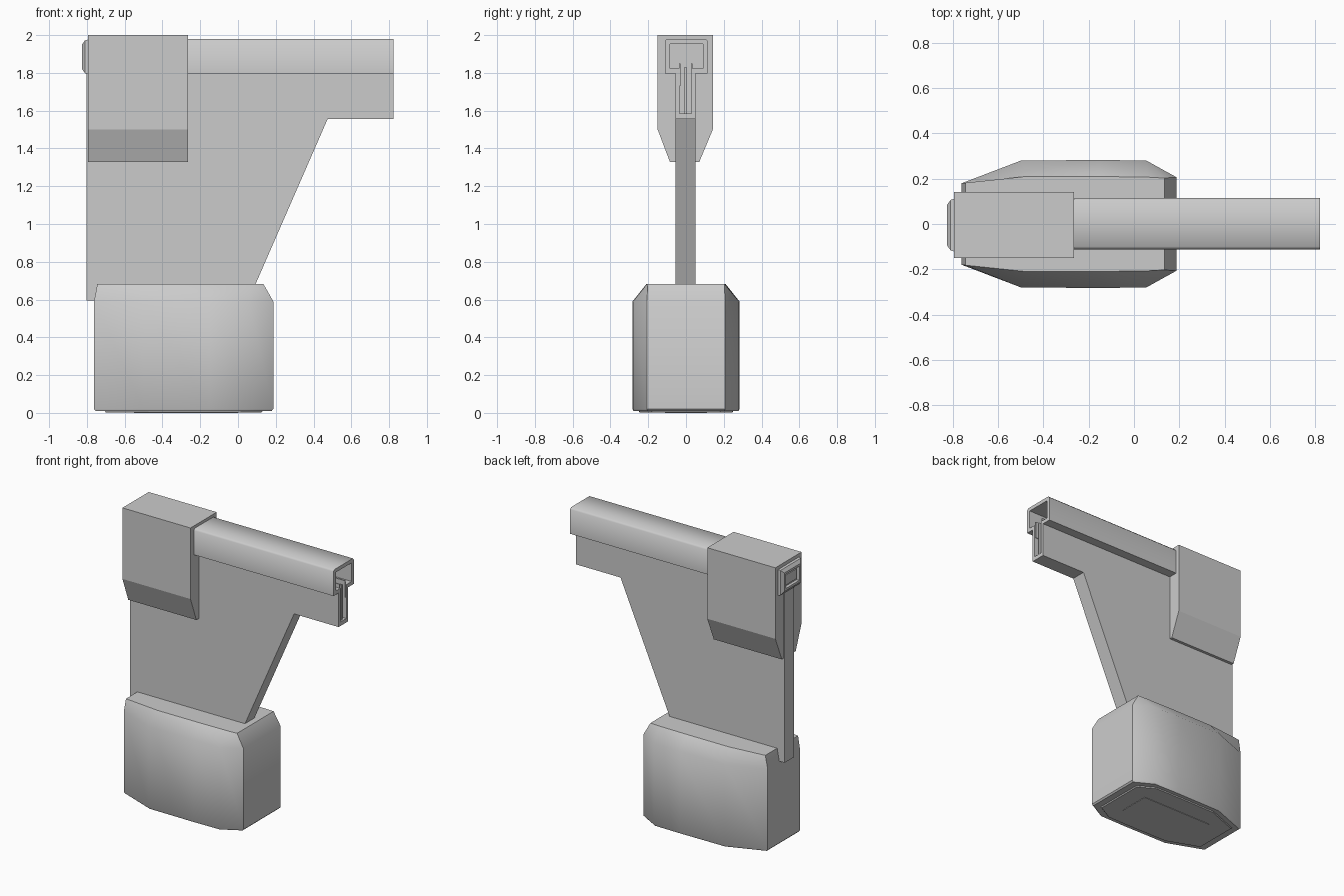
import bpy, bmesh, math

if "Cube" in bpy.data.objects:
    bpy.data.objects.remove(bpy.data.objects["Cube"])


def loft(name, rings, smooth=None):
    """Skin a stack of equal-length point rings and cap both ends."""
    bm = bmesh.new()
    vs = [[bm.verts.new(p) for p in r] for r in rings]
    n = len(vs[0])
    for a, b in zip(vs, vs[1:]):
        for i in range(n):
            j = (i + 1) % n
            bm.faces.new((a[i], a[j], b[j], b[i]))
    bm.faces.new(vs[0][::-1])
    bm.faces.new(vs[-1])
    bmesh.ops.recalc_face_normals(bm, faces=bm.faces)
    me = bpy.data.meshes.new(name)
    bm.to_mesh(me)
    bm.free()
    ob = bpy.data.objects.new(name, me)
    bpy.context.collection.objects.link(ob)
    if smooth:
        bpy.context.view_layer.objects.active = ob
        ob.select_set(True)
        bpy.ops.object.shade_smooth_by_angle(angle=math.radians(smooth))
        ob.select_set(False)
    return ob


def extrude_x(name, yz, x0, x1, smooth=None):
    return loft(name, [[(x, y, z) for y, z in yz] for x in (x0, x1)], smooth)


def rect(y0, y1, z0, z1):
    return [(y0, z0), (y1, z0), (y1, z1), (y0, z1)]


def cut(target, cutter):
    mod = target.modifiers.new("cavity", 'BOOLEAN')
    mod.operation, mod.solver, mod.object = 'DIFFERENCE', 'EXACT', cutter
    cutter.hide_render = True
    cutter.hide_set(True)


# Flat web plate with its sloped front edge
profile = [(-0.803, 0.595), (0.055, 0.595), (0.475, 1.557),
           (0.822, 1.557), (0.822, 1.81), (-0.803, 1.81)]
web = loft("web_plate", [[(x, y, z) for x, z in profile] for y in (-0.055, 0.05)])
cut(web, extrude_x("web_slot_cutter", rect(-0.035, 0.03, 1.585, 1.9), -0.28, 0.9))

# Hollow top rail: channel section open along the bottom over the slot
W, B, T = 0.026, 1.797, 1.98
channel = [(-0.035, B), (-0.112, B), (-0.112, T - 0.012), (-0.1, T),
           (0.103, T), (0.115, T - 0.012), (0.115, B), (0.03, B),
           (0.03, B + W), (0.115 - W, B + W), (0.115 - W, T - W),
           (-0.112 + W, T - W), (-0.112 + W, B + W), (-0.035, B + W)]
extrude_x("top_rail", channel, -0.79, 0.822, 50)

# Thin guide strips along the slot
for side, y in (("left", -0.038), ("right", 0.026)):
    extrude_x(side + "_guide_strip", rect(y, y + 0.008, 1.73, 1.85), -0.27, 0.815)
extrude_x("centre_rib", rect(-0.008, 0.003, 1.58, 1.83), -0.27, 0.81)

# Block wrapped around the rear of the rail
extrude_x("rear_sleeve", [(-0.085, 1.328), (0.07, 1.328), (0.142, 1.5),
                          (0.142, 2.0), (-0.15, 2.0), (-0.15, 1.5)], -0.795, -0.265)


# Recessed rear cap
def cap_ring(x, d):
    return [(x, y, z) for y, z in rect(-0.125 + d, 0.115 - d, 1.79 + d, 1.98 - d)]


loft("rear_cap", [cap_ring(-0.78, 0), cap_ring(-0.81, 0.008), cap_ring(-0.826, 0.03),
                  cap_ring(-0.826, 0.045), cap_ring(-0.805, 0.045),
                  cap_ring(-0.805, 0.06), cap_ring(-0.815, 0.06)])


# Octagonal base, chamfered toward the top
def octagon(half, z):
    return ([(x, y, z) for x, y in half] +
            [(x, -y, z) for x, y in reversed(half)])


lower = [(-0.762, 0.18), (-0.5, 0.28), (-0.15, 0.283), (0.055, 0.28), (0.187, 0.207)]
upper = [(-0.745, 0.182), (-0.48, 0.21), (-0.15, 0.21), (0.06, 0.207), (0.135, 0.203)]


def shrink(k):
    return [(-0.287 + (x + 0.287) * k, y * k) for x, y in lower]


loft("base", [octagon(shrink(0.98), 0.01), octagon(lower, 0.02),
              octagon(lower, 0.59), octagon(upper, 0.682)], 40)

# Bottom plate with a shallow raised panel outline
loft("base_foot", [octagon(shrink(0.9), 0.02), octagon(shrink(0.87), 0.003)])
loft("foot_panel", [[(x, y, z) for x, y in rect(-0.55, 0.0, -0.11, 0.11)]
                    for z in (0.02, 0.0)])
